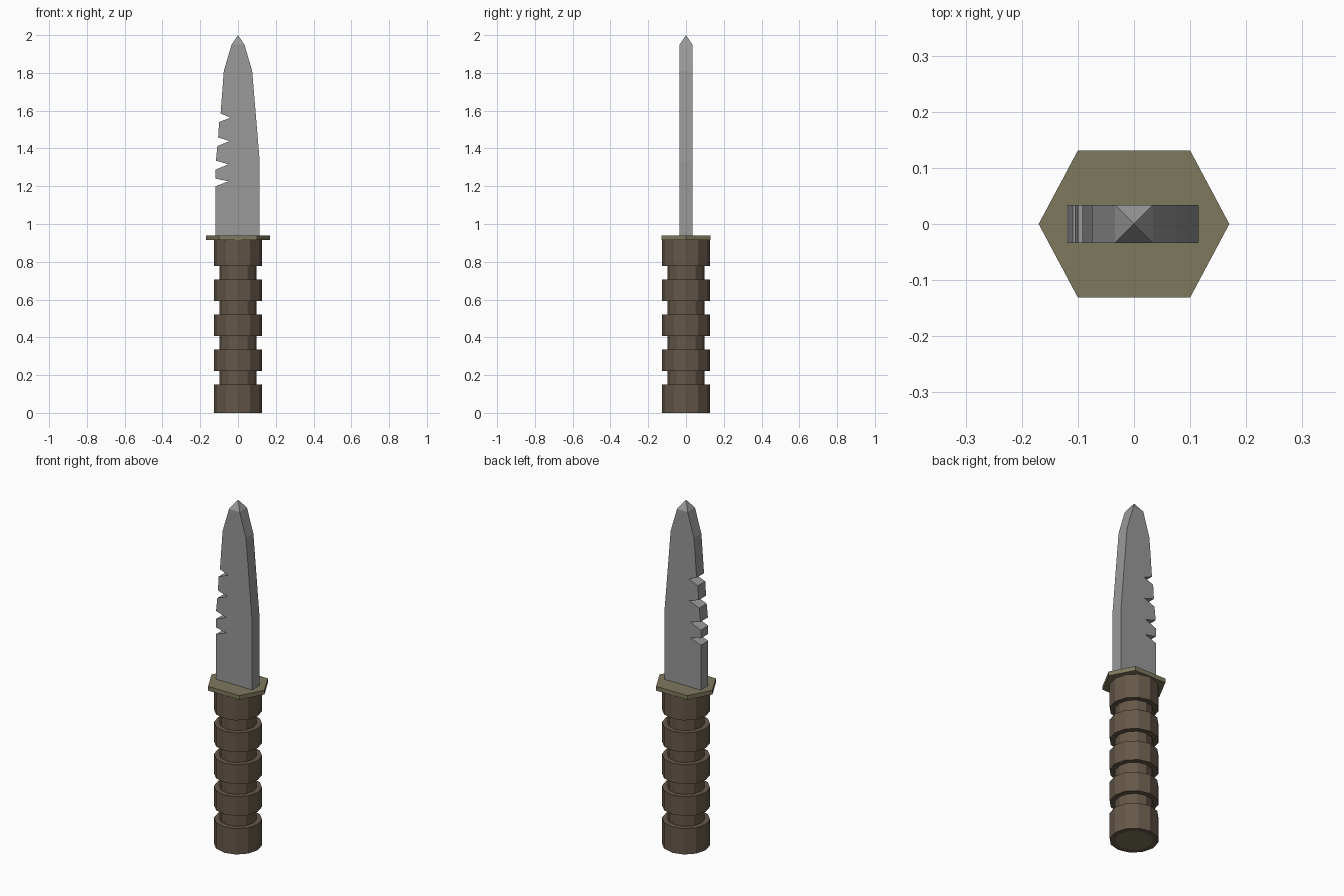
import bpy, bmesh, math

cube = bpy.data.objects.get("Cube")
if cube:
    bpy.data.objects.remove(cube, do_unlink=True)


def material(name, rgb):
    m = bpy.data.materials.new(name)
    m.use_nodes = True
    m.diffuse_color = (*rgb, 1)
    m.node_tree.nodes["Principled BSDF"].inputs["Base Color"].default_value = (*rgb, 1)
    return m


STEEL = material("steel grey", (0.32, 0.32, 0.32))
BROWN = material("handle brown", (0.13, 0.096, 0.065))
OLIVE = material("guard olive", (0.21, 0.19, 0.11))


def finish(name, bm, *mats):
    bmesh.ops.recalc_face_normals(bm, faces=bm.faces)
    mesh = bpy.data.meshes.new(name)
    bm.to_mesh(mesh)
    bm.free()
    for m in mats:
        mesh.materials.append(m)
    ob = bpy.data.objects.new(name, mesh)
    bpy.context.collection.objects.link(ob)
    return ob


def ring(bm, radius, z, sides=12):
    return [bm.verts.new((radius * math.cos(i * math.tau / sides),
                          radius * math.sin(i * math.tau / sides), z))
            for i in range(sides)]


def bridge(bm, a, b):
    return [bm.faces.new((a[i - 1], a[i], b[i], b[i - 1])) for i in range(len(a))]


# Handle: wide grips separated by four grooves, with an inset pommel face
WIDE, NARROW, TOP = 0.127, 0.098, 0.92
profile = [(NARROW, 0), (WIDE, 0)]
for i in range(4):
    low = 0.15 + 0.185 * i
    profile += [(WIDE, low), (NARROW, low), (NARROW, low + 0.073), (WIDE, low + 0.073)]
profile.append((WIDE, TOP))
bm = bmesh.new()
rings = [ring(bm, r, z) for r, z in profile]
for a, b in zip(rings, rings[1:]):
    bridge(bm, a, b)
bm.faces.new(rings[-1])
bm.faces.new(rings[0]).material_index = 1
finish("handle", bm, BROWN, OLIVE)

# Guard: flat stretched hexagon
bm = bmesh.new()
hexagon = [(0.17, 0), (0.1, 0.131), (-0.1, 0.131), (-0.17, 0), (-0.1, -0.131), (0.1, -0.131)]
low, high = ([bm.verts.new((x, y, z)) for x, y in hexagon] for z in (0.915, 0.94))
bridge(bm, low, high)
bm.faces.new(low)
bm.faces.new(high)
finish("guard", bm, OLIVE)

# Blade: extruded outline with four saw notches and a pyramid tip
HALF = 0.034
notches = [(-0.092, 1.585, -0.04, 1.563, -0.1, 1.54), (-0.105, 1.458, -0.043, 1.439, -0.109, 1.413),
           (-0.117, 1.335, -0.05, 1.316, -0.119, 1.288), (-0.119, 1.24, -0.05, 1.226, -0.119, 1.2)]
outline = [(-0.119, 0.93), (0.115, 0.93), (0.115, 1.33), (0.075, 1.81), (0.034, 1.95),
           (-0.034, 1.95), (-0.075, 1.81)]
for n in notches:
    outline += [n[0:2], n[2:4], n[4:6]]
bm = bmesh.new()
front, back = ([bm.verts.new((x, y, z)) for x, z in outline] for y in (-HALF, HALF))
for face in bridge(bm, front, back):
    if face.calc_center_median().z > 1.94:
        bm.faces.remove(face)
bm.faces.new(front)
bm.faces.new(back)
apex = bm.verts.new((0, 0, 2))
shoulder = [front[4], front[5], back[5], back[4]]
for i in range(4):
    bm.faces.new((shoulder[i - 1], shoulder[i], apex))
finish("blade", bm, STEEL)
